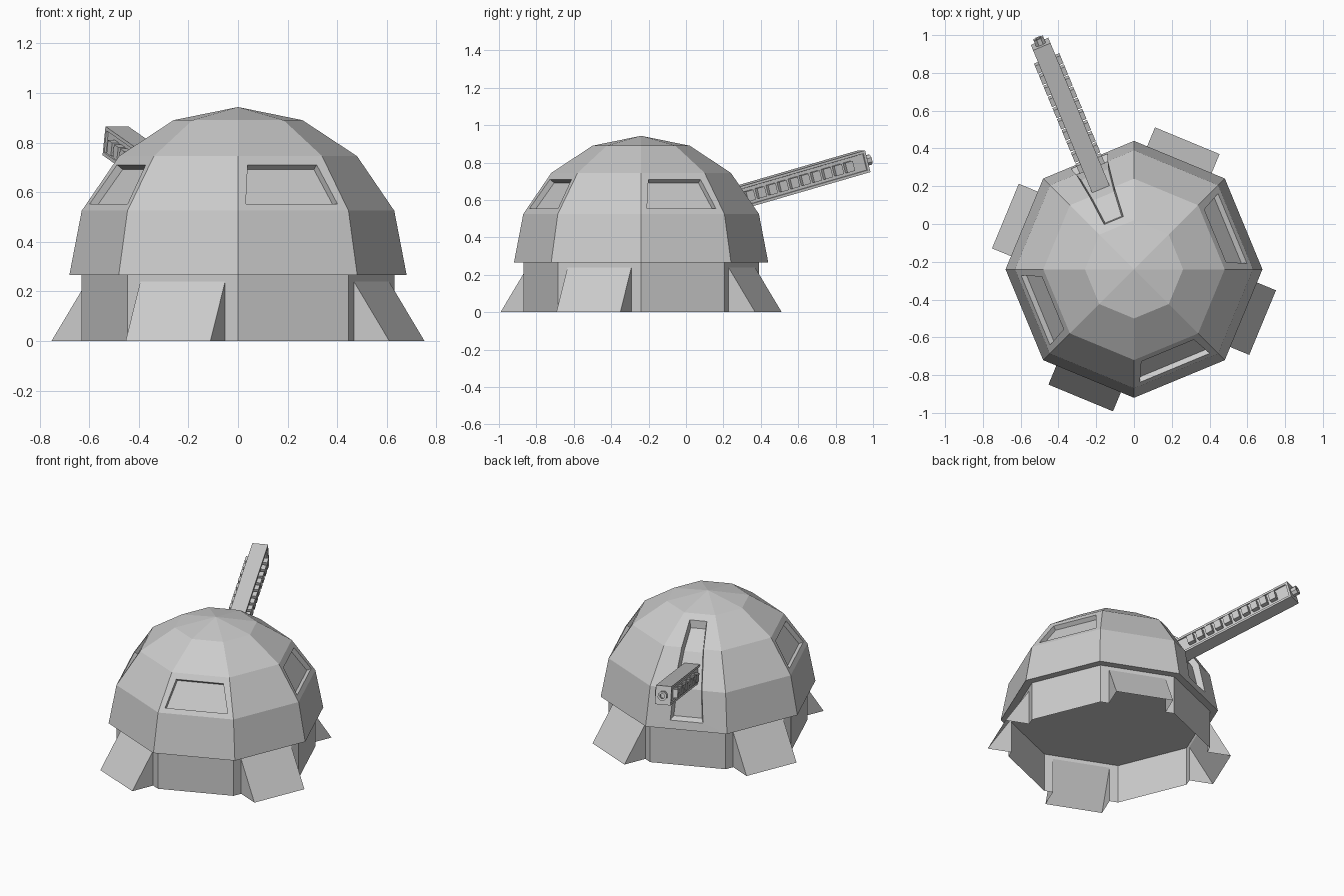
import bpy, bmesh, math
from mathutils import Vector, Matrix

if "Cube" in bpy.data.objects:
    bpy.data.objects.remove(bpy.data.objects["Cube"])

CY = -0.24                       # dome axis sits at y = CY
C8, T8 = math.cos(math.pi / 8), math.tan(math.pi / 8)


def pt(phi, d, t, z):
    """Point at distance d along direction phi, offset t sideways, height z."""
    c, s = math.cos(phi), math.sin(phi)
    return Vector((d * c - t * s, CY + d * s + t * c, z))


def side(k):
    return math.radians(22.5 + 45 * k)


def face(bm, pts):
    return bm.faces.new([bm.verts.new(p) for p in pts])


def finish(bm, name):
    bmesh.ops.remove_doubles(bm, verts=bm.verts[:], dist=0.0005)
    bmesh.ops.recalc_face_normals(bm, faces=bm.faces[:])
    me = bpy.data.meshes.new(name)
    bm.to_mesh(me)
    bm.free()
    ob = bpy.data.objects.new(name, me)
    bpy.context.collection.objects.link(ob)
    return ob


# Dome: octagonal rings, three recessed windows and one gun slot
rings = [(0.68, 0.265), (0.63, 0.525), (0.48, 0.745), (0.26, 0.89)]
rings = [(r * C8, z) for r, z in rings]      # distances to the flat sides
GUN_SIDE, WINDOW_SIDES = 2, (0, 4, 6)
bm = bmesh.new()
windows = []
for k in range(8):
    a = side(k)
    rows = [(pt(a, d, -d * T8, z), pt(a, d, d * T8, z)) for d, z in rings]
    face(bm, [*rows[3], pt(a, 0, 0, 0.943)])
    if k != GUN_SIDE:
        for i in range(3):
            f = face(bm, [*rows[i], rows[i + 1][1], rows[i + 1][0]])
            if i == 1 and k in WINDOW_SIDES:
                windows.append(f)
        continue
    # slot outline (distance, height, half width) and its sunken floor
    slot = [(0.619, 0.32, 0.105), (rings[1][0], 0.525, 0.09),
            (rings[2][0], 0.745, 0.07), (0.28, 0.861, 0.055)]
    sunk = [(0.58, 0.335, 0.09), (0.543, 0.51, 0.078),
            (0.42, 0.71, 0.06), (0.285, 0.81, 0.047)]
    rim = [(pt(a, d, -w, z), pt(a, d, w, z)) for d, z, w in slot]
    floor = [(pt(a, d, -w, z), pt(a, d, w, z)) for d, z, w in sunk]
    for i in range(3):
        for s in (0, 1):
            face(bm, [rows[i][s], rim[i][s], rim[i + 1][s], rows[i + 1][s]])
            face(bm, [rim[i][s], floor[i][s], floor[i + 1][s], rim[i + 1][s]])
        face(bm, [*floor[i], floor[i + 1][1], floor[i + 1][0]])
    for i in (0, 3):
        face(bm, [*rows[i], rim[i][1], rim[i][0]])
        face(bm, [*rim[i], floor[i][1], floor[i][0]])
face(bm, [pt(math.radians(-45 * k), 0.68, 0, 0.265) for k in range(8)])
bmesh.ops.remove_doubles(bm, verts=bm.verts[:], dist=0.0005)
bmesh.ops.recalc_face_normals(bm, faces=bm.faces[:])
for f in windows:
    bmesh.ops.inset_region(bm, faces=[f], thickness=0.053)
    bmesh.ops.inset_region(bm, faces=[f], thickness=0.004, depth=-0.03)
finish(bm, "dome")

# Base: open-bottomed wall, every other side flared out into a buttress
bm = bmesh.new()
D, H, TOP, W, OUT = 0.63 * C8, 0.265, 0.24, 0.185, 0.737
for k in range(8):
    a, h = side(k), D * T8
    if k % 2 == 0:
        face(bm, [pt(a, D, -h, 0), pt(a, D, h, 0), pt(a, D, h, H), pt(a, D, -h, H)])
        continue
    inner = [pt(a, D, s * W, 0) for s in (-1, 1)]
    upper = [pt(a, D, s * W, TOP) for s in (-1, 1)]
    outer = [pt(a, OUT, s * W, 0) for s in (-1, 1)]
    for i, s in enumerate((-1, 1)):
        face(bm, [inner[i], upper[i], pt(a, D, s * h, H), pt(a, D, s * h, 0)])
        face(bm, [inner[i], outer[i], upper[i]])
    face(bm, [*upper, pt(a, D, h, H), pt(a, D, -h, H)])
    face(bm, [*outer, upper[1], upper[0]])
finish(bm, "base_wall")

# Gun frame: local x runs along the barrel, origin at the barrel's front end
ga = side(GUN_SIDE)
gun_frame = (Matrix.Translation(pt(ga, 1.291, 0, 0.807))
             @ Matrix.Rotation(ga, 4, 'Z')
             @ Matrix.Rotation(math.radians(-15), 4, 'Y'))


def box(bm, centre, size):
    m = Matrix.Translation(centre) @ Matrix.Diagonal((*size, 1))
    bmesh.ops.create_cube(bm, size=1, matrix=m)


# Barrel body with shallow recessed side panels
bm = bmesh.new()
box(bm, (-0.46, 0, 0), (0.92, 0.1, 0.12))
bm.normal_update()
for f in [f for f in bm.faces if abs(f.normal.y) > 0.9]:
    bmesh.ops.inset_region(bm, faces=[f], thickness=0.02)
    bmesh.ops.inset_region(bm, faces=[f], thickness=0.002, depth=-0.008)
finish(bm, "gun_barrel").matrix_world = gun_frame

# Rows of cooling blocks along both sides
bm = bmesh.new()
for s in (-1, 1):
    for i in range(10):
        box(bm, (-0.115 - 0.066 * i, s * 0.055, 0), (0.045, 0.035, 0.055))
finish(bm, "cooling_blocks").matrix_world = gun_frame

# Muzzle: short ring with a bore
bm = bmesh.new()
prof = [(-0.01, 0.03), (0.035, 0.03), (0.035, 0.016), (0.005, 0.016)]
loops = [[Vector((x, r * math.cos(j * math.pi / 4 + math.pi / 8),
                  r * math.sin(j * math.pi / 4 + math.pi / 8))) for j in range(8)]
         for x, r in prof]
for p, q in zip(loops, loops[1:]):
    for j in range(8):
        n = (j + 1) % 8
        face(bm, [p[j], p[n], q[n], q[j]])
face(bm, loops[0])
face(bm, loops[-1])
finish(bm, "muzzle").matrix_world = gun_frame
